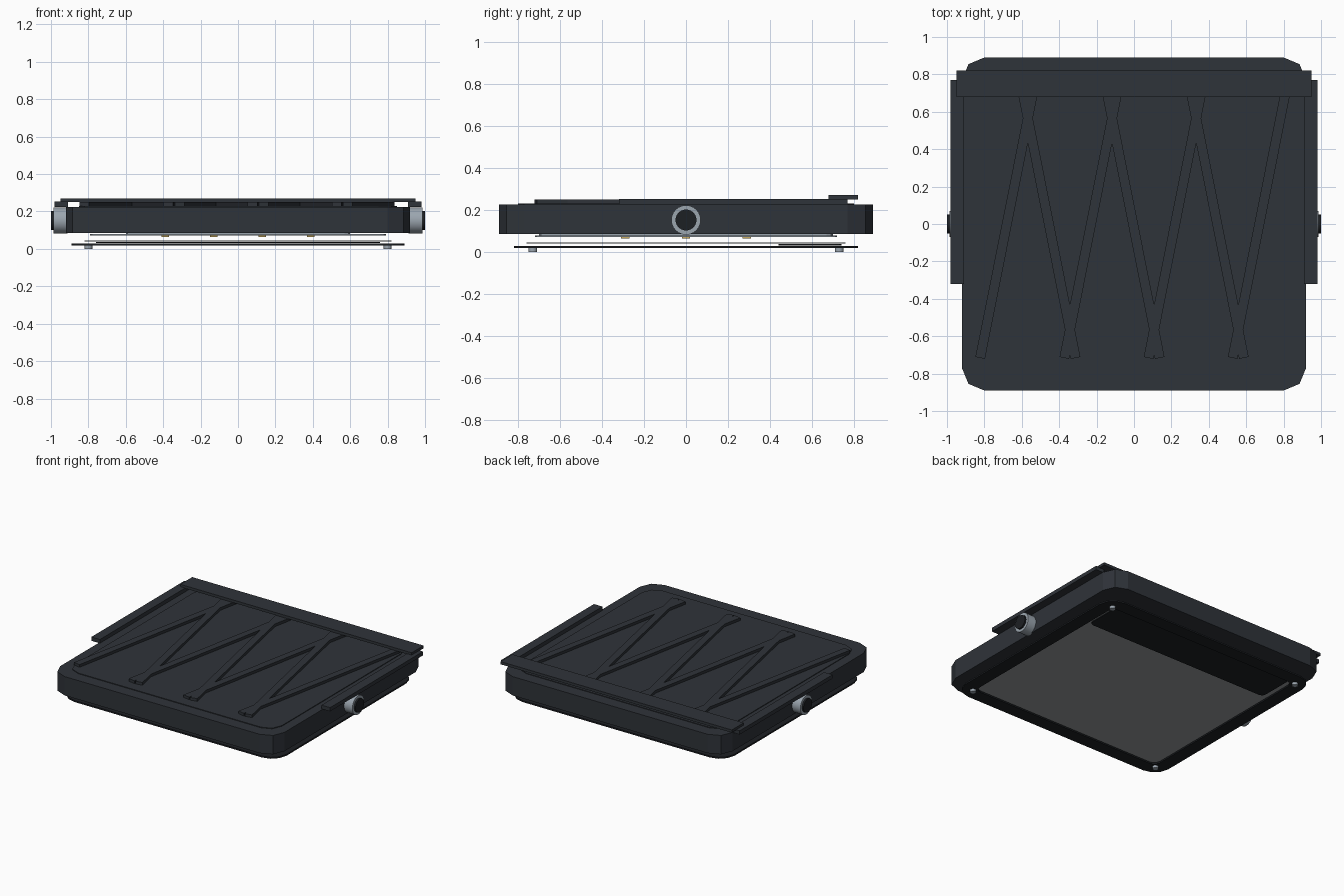
import bpy, bmesh, math

if "Cube" in bpy.data.objects:
    bpy.data.objects.remove(bpy.data.objects["Cube"])

def material(name, rgb):
    m = bpy.data.materials.new(name)
    m.diffuse_color = (*rgb, 1)
    m.use_nodes = True
    m.node_tree.nodes["Principled BSDF"].inputs["Base Color"].default_value = m.diffuse_color
    return m

DARK = material("dark_shell", (0.028, 0.033, 0.041))
BLACK = material("black_trim", (0.012, 0.014, 0.017))
METAL = material("metal", (0.33, 0.38, 0.43))
SCREEN = material("diffuser_grey", (0.30, 0.32, 0.33))
GOLD = material("led_gold", (0.6, 0.42, 0.12))

def finish(bm, name, mat):
    bmesh.ops.recalc_face_normals(bm, faces=bm.faces)
    me = bpy.data.meshes.new(name)
    bm.to_mesh(me)
    bm.free()
    me.materials.append(mat)
    ob = bpy.data.objects.new(name, me)
    bpy.context.collection.objects.link(ob)
    return ob

def outline(hx, hy, r, seg):
    pts = []
    for k, (sx, sy) in enumerate([(1, 1), (-1, 1), (-1, -1), (1, -1)]):
        for i in range(seg + 1):
            a = math.pi / 2 * (k + i / seg)
            pts.append((sx * (hx - r) + r * math.cos(a), sy * (hy - r) + r * math.sin(a)))
    return pts

def plate(name, hx, hy, z0, z1, r, mat, seg=2, y=0):
    """Solid slab with rounded corners."""
    bm = bmesh.new()
    f = bm.faces.new([bm.verts.new((px, py + y, z0)) for px, py in outline(hx, hy, r, seg)])
    ext = bmesh.ops.extrude_face_region(bm, geom=[f])
    bmesh.ops.translate(bm, vec=(0, 0, z1 - z0), verts=[v for v in ext["geom"] if isinstance(v, bmesh.types.BMVert)])
    return finish(bm, name, mat)

def frame(name, outer, inner, z0, z1, mat, seg=3):
    """Slab with a rounded window through it."""
    bm = bmesh.new()
    loops = [[bm.verts.new((x, y, z)) for x, y in outline(*dims, seg)]
             for dims, z in [(outer, z0), (outer, z1), (inner, z1), (inner, z0)]]
    n = len(loops[0])
    for a in range(4):
        p, q = loops[a], loops[(a + 1) % 4]
        for i in range(n):
            j = (i + 1) % n
            bm.faces.new((p[i], p[j], q[j], q[i]))
    return finish(bm, name, mat)

def box(name, x0, x1, y0, y1, z0, z1, mat, rot=0):
    bm = bmesh.new()
    bmesh.ops.create_cube(bm, size=1)
    bmesh.ops.scale(bm, vec=(x1 - x0, y1 - y0, z1 - z0), verts=bm.verts)
    ob = finish(bm, name, mat)
    ob.location = ((x0 + x1) / 2, (y0 + y1) / 2, (z0 + z1) / 2)
    ob.rotation_euler.z = rot
    return ob

def cylinder(name, r, depth, loc, mat, along_x=False, seg=24):
    bm = bmesh.new()
    bmesh.ops.create_cone(bm, cap_ends=True, segments=seg, radius1=r, radius2=r, depth=depth)
    for f in bm.faces:
        f.smooth = len(f.verts) == 4
    for e in bm.edges:
        e.smooth = not any(len(f.verts) > 4 for f in e.link_faces)
    ob = finish(bm, name, mat)
    ob.location = loc
    if along_x:
        ob.rotation_euler.y = math.pi / 2
    return ob

# Main housing and shallow lid
plate("housing", 0.92, 0.89, 0.085, 0.225, 0.12, DARK)
plate("lid", 0.85, 0.80, 0.225, 0.23, 0.10, DARK)

# Zigzag stiffening ribs
for i in range(7):
    cx = -0.68 + 0.225 * i
    box(f"rib_{i}", cx - 0.026, cx + 0.026, -0.73, 0.73, 0.225, 0.25, DARK,
        math.atan(0.199) * (-1 if i % 2 == 0 else 1))

# Rear cross bar
box("rear_bar", -0.95, 0.95, 0.68, 0.82, 0.25, 0.27, DARK)

# Side rails and pivot knobs
for s, side in ((1, "right"), (-1, "left")):
    a, b = sorted((s * 0.91, s * 0.98))
    box(f"{side}_rail", a, b, -0.32, 0.77, 0.225, 0.253, DARK)
    cylinder(f"{side}_knob", 0.07, 0.075, (s * 0.95, 0, 0.152), METAL, True)
    cylinder(f"{side}_knob_core", 0.05, 0.07, (s * 0.965, 0, 0.152), BLACK, True)

# Light board with a grid of small lamps
plate("heat_spreader", 0.60, 0.70, 0.079, 0.085, 0.03, METAL)
plate("light_board", 0.79, 0.72, 0.071, 0.079, 0.03, METAL)
for i in range(4):
    for j in range(3):
        x, y = -0.39 + 0.26 * i, -0.29 + 0.29 * j
        box(f"lamp_{i}_{j}", x - 0.02, x + 0.02, y - 0.02, y + 0.02, 0.063, 0.071, GOLD)

# Diffuser, dark strip and bottom bezel
plate("diffuser", 0.82, 0.76, 0.039, 0.044, 0.05, SCREEN)
plate("dark_strip", 0.76, 0.15, 0.031, 0.037, 0.03, BLACK, y=0.59)
frame("bezel", (0.89, 0.82, 0.12), (0.79, 0.72, 0.05), 0.018, 0.029, BLACK)

# Corner feet
for sx in (-1, 1):
    for sy in (-1, 1):
        cylinder(f"foot_{sx}_{sy}", 0.021, 0.019, (sx * 0.80, sy * 0.73, 0.0095), METAL, seg=12)
